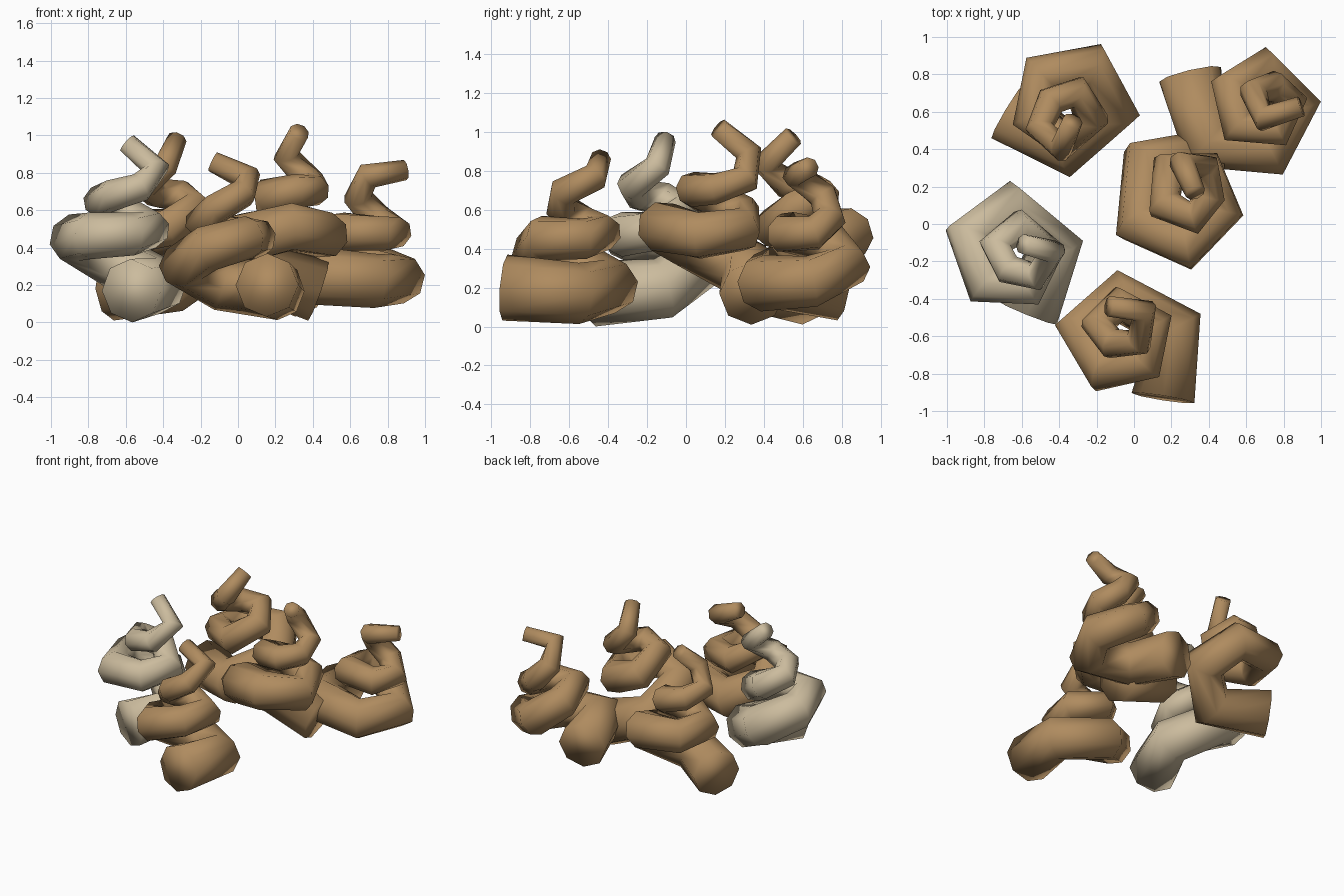
import bpy
import bmesh
from math import radians
from mathutils import Matrix, Vector

cube = bpy.data.objects.get("Cube")
if cube:
    bpy.data.objects.remove(cube, do_unlink=True)


def material(name, rgb):
    mat = bpy.data.materials.new(name)
    mat.use_nodes = True
    mat.diffuse_color = (*rgb, 1)
    mat.node_tree.nodes["Principled BSDF"].inputs["Base Color"].default_value = (*rgb, 1)
    return mat


brown = material("brown", (0.43, 0.26, 0.115))
pale = material("pale_sand", (0.60, 0.50, 0.34))

# Shared five-sided spiral, measured from the centre of its lower end
SPIRAL = [Vector(p) for p in (
    (0, 0, 0), (.06, .38, -.03), (-.24, .54, .005), (-.445, .37, .11),
    (-.32, .15, .195), (-.10, .195, .255), (-.05, .40, .25), (-.235, .50, .28),
    (-.35, .39, .34), (-.27, .29, .41), (-.13, .30, .49), (-.10, .465, .57),
    (-.29, .49, .66))]
BASE_RADIUS = 0.17
TAPER = 0.925
TIP_RADIUS = 0.055


def coil(name, start, turn, lean_direction, lean, mat):
    """Tapered eight-sided tube, turned about z and then leaned over."""
    lean_axis = Vector((0, 0, 1)).cross(Vector((*lean_direction, 0)))
    place = Matrix.Rotation(radians(lean), 3, lean_axis) @ Matrix.Rotation(radians(turn), 3, 'Z')
    curve = bpy.data.curves.new(name, 'CURVE')
    curve.dimensions = '3D'
    curve.bevel_depth = 1
    curve.bevel_resolution = 2
    curve.use_fill_caps = True
    spline = curve.splines.new('POLY')
    spline.points.add(len(SPIRAL) - 1)
    for i, (point, local) in enumerate(zip(spline.points, SPIRAL)):
        point.co = (*(Vector(start) + place @ local), 1)
        point.radius = BASE_RADIUS * TAPER ** i
    spline.points[-1].radius = TIP_RADIUS
    obj = bpy.data.objects.new(name, curve)
    bpy.context.collection.objects.link(obj)
    curve.materials.append(mat)

    # Turn the tube into a mesh and weld its ends so it shades smoothly
    bpy.ops.object.select_all(action='DESELECT')
    obj.select_set(True)
    bpy.context.view_layer.objects.active = obj
    bpy.ops.object.convert(target='MESH')
    bm = bmesh.new()
    bm.from_mesh(obj.data)
    bmesh.ops.remove_doubles(bm, verts=bm.verts, dist=0.0005)
    bm.to_mesh(obj.data)
    bm.free()
    bpy.ops.object.shade_smooth(keep_sharp_edges=False)


# The five coils
coil("front_coil", (.155, -.93, .20), 0, (1, 0), 0, brown)
coil("right_coil", (-.57, -.475, .17), -13, (.65, -.76), 18, pale)
coil("middle_coil", (.43, .34, .17), 106, (.77, .64), 28, brown)
coil("back_right_coil", (-.675, .605, .18), -112, (-.84, -.54), 20, brown)
coil("back_left_coil", (.30, .80, .20), -158, (.63, .78), 20, brown)
